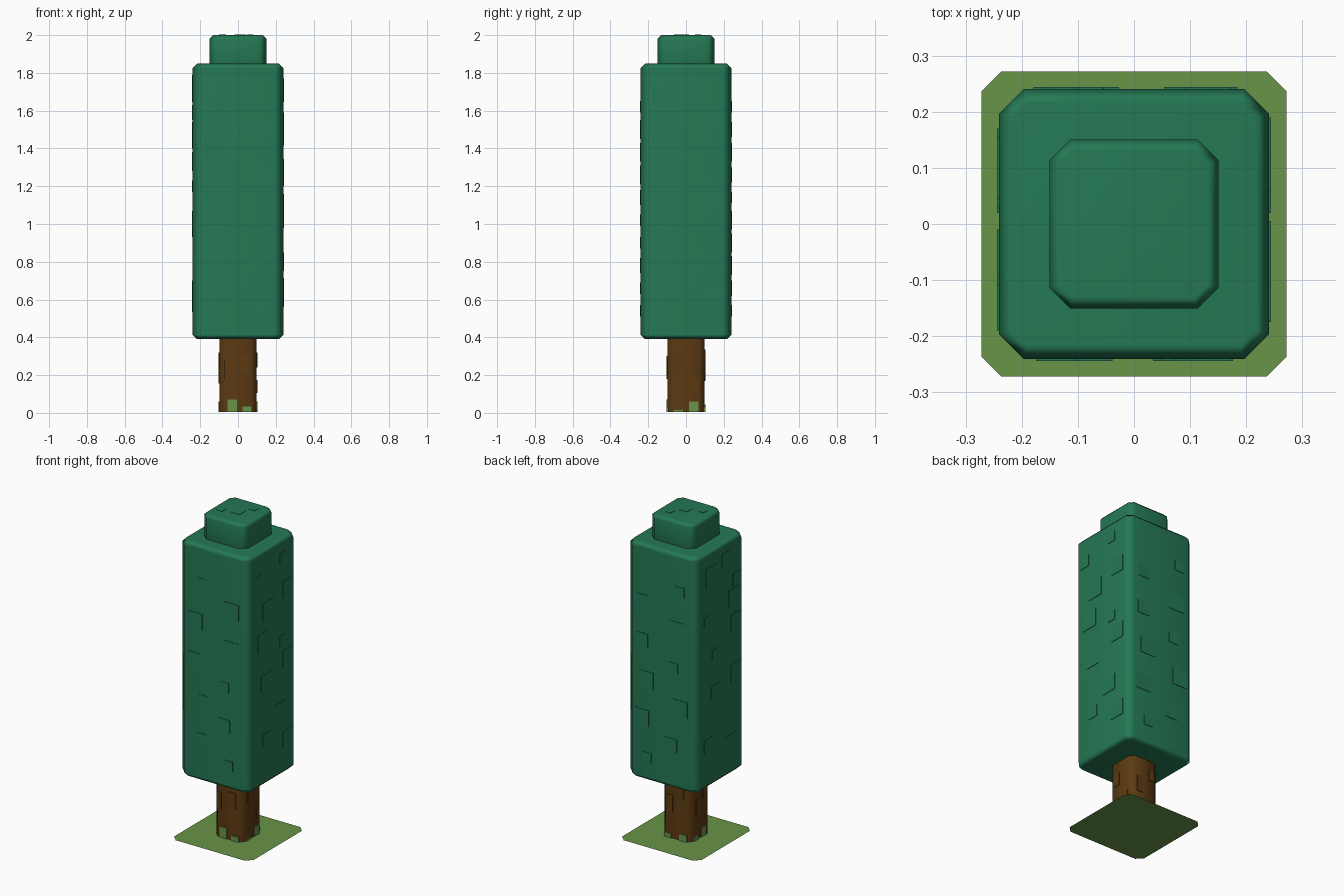
import bpy, bmesh, random
from mathutils import Matrix, Vector

random.seed(4)
cube = bpy.data.objects.get("Cube")
if cube:
    bpy.data.objects.remove(cube, do_unlink=True)


def material(name, rgb):
    m = bpy.data.materials.new(name)
    m.use_nodes = True
    m.diffuse_color = (*rgb, 1)
    m.node_tree.nodes["Principled BSDF"].inputs["Base Color"].default_value = (*rgb, 1)
    return m


leaf = material("leaf green", (0.018, 0.19, 0.089))
bark = material("bark brown", (0.107, 0.043, 0.006))
grass = material("grass green", (0.138, 0.296, 0.065))


def finish(name, bm, mat, smooth=False):
    bmesh.ops.recalc_face_normals(bm, faces=bm.faces)
    for f in bm.faces:
        f.smooth = smooth
    mesh = bpy.data.meshes.new(name)
    bm.to_mesh(mesh)
    bm.free()
    mesh.materials.append(mat)
    ob = bpy.data.objects.new(name, mesh)
    bpy.context.collection.objects.link(ob)
    return ob


def octagon(half, cut):
    """Square outline with clipped corners."""
    pts, s = [], half - cut
    for i in range(4):
        turn = Matrix.Rotation(i * 1.5707963, 2)
        pts += [turn @ Vector((half, -s)), turn @ Vector((half, s))]
    return pts


def block(name, mat, half, cut, low, high, edge, weighted=True):
    """Clipped-corner column with chamfered top and bottom rims."""
    bm = bmesh.new()
    levels = [(half, low), (half, high)]
    if edge:
        levels = [(half - edge, low), (half, low + edge), (half, high - edge), (half - edge, high)]
    rings = [[bm.verts.new((p.x, p.y, z)) for p in octagon(h, cut - half + h if h == half else cut * 0.6)]
             for h, z in levels]
    for a, b in zip(rings, rings[1:]):
        for i in range(8):
            j = (i + 1) % 8
            bm.faces.new((a[i], a[j], b[j], b[i]))
    bm.faces.new(rings[0])
    bm.faces.new(rings[-1])
    ob = finish(name, bm, mat, True)
    if weighted:
        ob.modifiers.new("weighted normals", "WEIGHTED_NORMAL")
    else:
        bpy.context.view_layer.objects.active = ob
        ob.select_set(True)
        bpy.ops.object.shade_smooth_by_angle(angle=1.0)
        ob.select_set(False)
    return ob


def plates(name, mat, layout, half, depth=0.004):
    """Thin raised rectangles (across, centre height, width, height) on each side."""
    bm = bmesh.new()
    for side, rects in layout.items():
        for u, z, w, h in rects:
            if side in ("front", "back"):
                y = -half if side == "front" else half
                place, size = (u, y, z), (w, 2 * depth, h)
            else:
                x = -half if side == "minus" else half
                place, size = (x, u, z), (2 * depth, w, h)
            bmesh.ops.create_cube(bm, size=1, matrix=Matrix.Translation(place) @ Matrix.Diagonal((*size, 1)))
    return finish(name, bm, mat)


# Grass patch
bm = bmesh.new()
bm.faces.new([bm.verts.new((p.x, p.y, 0)) for p in octagon(0.272, 0.036)])
finish("grass_patch", bm, grass)

# Trunk, crown and crown tip
block("trunk", bark, 0.098, 0.028, 0.004, 0.42, 0, weighted=False)
block("crown", leaf, 0.241, 0.045, 0.39, 1.85, 0.025)
block("crown_tip", leaf, 0.151, 0.038, 1.83, 2.0, 0.02)

# Leaf plates on the crown sides
squares = {
    "plus": [(.09, 1.74, .06), (-.14, 1.68, .07), (.14, 1.54, .1), (-.05, 1.47, .11),
             (.09, 1.23, .06), (-.1, 1.29, .11), (.14, 1.11, .1), (-.07, 1.03, .1),
             (.07, .8, .1), (-.07, .68, .07), (.14, .61, .1)],
    "minus": [(-.05, 1.75, .08), (.1, 1.7, .11), (-.15, 1.59, .08), (-.12, 1.49, .1),
              (.14, 1.43, .06), (-.14, 1.33, .1), (.06, 1.2, .06), (-.14, 1.02, .1),
              (.06, .97, .08), (.13, .66, .08), (-.09, .59, .11)],
}
layout = {s: [(u, z, w, w) for u, z, w in r] for s, r in squares.items()}
for side in ("front", "back"):
    layout[side] = [((-1) ** i * random.uniform(.06, .14), 0.54 + i * 0.12, w, w)
                    for i, w in enumerate(random.choices((.06, .08, .1), k=10))]
plates("crown_leaf_plates", leaf, layout, 0.241, 0.003)

# Leaf plates on the tip
bm = bmesh.new()
for x, y, w in ((.065, .065, .036), (.012, -.015, .06), (-.083, -.046, .037)):
    bmesh.ops.create_cube(bm, size=1, matrix=Matrix.Translation((x, y, 1.999)) @ Matrix.Diagonal((w, w, .006, 1)))
finish("tip_leaf_plates", bm, leaf)

# Bark plates and grass tufts around the trunk
plates("bark_plates", bark, {
    "front": [(-.06, .23, .03, .1), (.03, .25, .05, .1)],
    "plus": [(.05, .14, .03, .07), (-.03, .28, .04, .08)],
    "back": [(.04, .22, .04, .1), (-.04, .3, .03, .07)],
    "minus": [(.03, .2, .03, .09), (-.04, .28, .04, .08)]}, 0.098)
tufts = {"front": [(-.03, .07), (.05, .035)], "plus": [(.04, .06), (-.04, .015)],
         "back": [(.055, .03), (-.05, .045)], "minus": [(.045, .03), (-.03, .06)]}
plates("grass_tufts", grass,
       {s: [(u, (h + .004) / 2, .05, h - .004) for u, h in r] for s, r in tufts.items()}, 0.098, 0.005)
